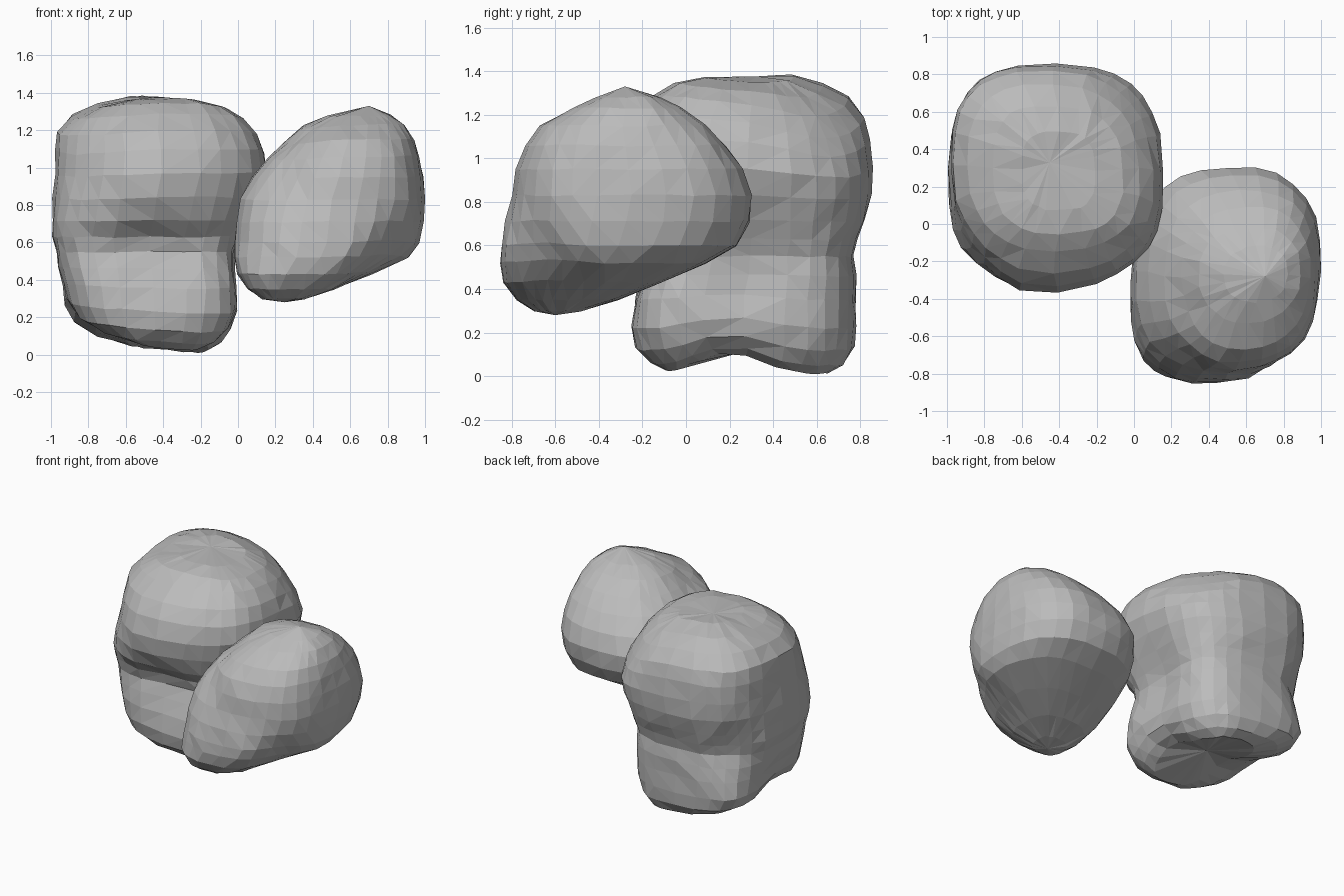
import bpy
import bmesh
import random
from math import cos, sin, pi, exp
from mathutils import Vector

random.seed(4)
default_cube = bpy.data.objects.get("Cube")
if default_cube:
    bpy.data.objects.remove(default_cube, do_unlink=True)

# One plain grey stone colour
stone = bpy.data.materials.new("stone_grey")
stone.use_nodes = True
grey = (0.5, 0.5, 0.5, 1)
stone.diffuse_color = grey
stone.node_tree.nodes["Principled BSDF"].inputs["Base Color"].default_value = grey

SIDES = 28


def signed_power(value, power):
    return abs(value) ** power * (1 if value >= 0 else -1)


def ring_points(level, squareness, skew):
    """Rounded-square outline fitted to the extents of one level."""
    z, left, right, front, back = level
    points = []
    for i in range(SIDES):
        angle = 2 * pi * i / SIDES
        stretch = 1 + skew * sin(2 * angle)
        x = signed_power(cos(angle), 2 / squareness) * stretch
        y = signed_power(sin(angle), 2 / squareness) * stretch
        points.append(Vector(((left + right) / 2 + x * (right - left) / 2,
                              (front + back) / 2 + y * (back - front) / 2, z)))
    return points


def apply_dents(point, dents):
    """Push the surface around each dent or bulge centre with a soft falloff."""
    moved = point.copy()
    for centre, radius, push in dents:
        distance = (point - Vector(centre)).length / radius
        moved += Vector(push) * exp(-distance * distance)
    return moved


def build_rock(name, bottom, levels, top, squareness, skew, dents, warp=None):
    """Loft stacked outlines into a closed faceted rock."""
    bm = bmesh.new()

    def add(point):
        point = apply_dents(point, dents)
        return bm.verts.new(warp(point) if warp else point)

    rings = []
    for level in levels:
        ring = []
        for point in ring_points(level, squareness, skew):
            jitter = Vector([random.uniform(-1, 1) for _ in range(3)]) * 0.005
            ring.append(add(point + jitter))
        rings.append(ring)
    for lower, upper in zip(rings, rings[1:]):
        for i in range(SIDES):
            j = (i + 1) % SIDES
            bm.faces.new((lower[i], lower[j], upper[j], upper[i]))
    for tip, ring in ((bottom, rings[0]), (top, rings[-1])):
        pole = add(Vector(tip))
        for i in range(SIDES):
            bm.faces.new((pole, ring[i], ring[(i + 1) % SIDES]))
    bmesh.ops.recalc_face_normals(bm, faces=bm.faces)
    bmesh.ops.triangulate(bm, faces=bm.faces)
    mesh = bpy.data.meshes.new(name)
    bm.to_mesh(mesh)
    bm.free()
    mesh.materials.append(stone)
    rock = bpy.data.objects.new(name, mesh)
    bpy.context.collection.objects.link(rock)
    return rock


def notch_underside(point):
    """Groove across the base, a raised right edge and a dip in the top."""
    x, y, z = point
    low = max(0, 1 - z / 0.5)
    high = max(0, (z - 1) / 0.4)
    groove = exp(-((y - 0.2) / 0.2) ** 2)
    tilt = min(1, max(0, (-0.25 - x) / 0.6))
    lift = low * (0.1 * groove + 0.06 * tilt) - high * 0.03 * groove
    return Vector((x, y, max(0, z + lift)))


# Tall waisted rock: levels are (height, left, right, front, back)
tall_levels = [
    (.01, -.6, -.15, -.1, .66),
    (.05, -.76, -.08, -.17, .73),
    (.12, -.87, -.02, -.23, .77),
    (.22, -.92, .02, -.25, .78),
    (.35, -.94, .03, -.24, .78),
    (.46, -.96, .03, -.21, .78),
    (.55, -.97, .03, -.18, .77),
    (.63, -.99, .05, -.19, .79),
    (.72, -.99, .08, -.24, .82),
    (.84, -.99, .12, -.27, .85),
    (.97, -.98, .16, -.28, .86),
    (1.1, -.98, .15, -.26, .85),
    (1.2, -.97, .11, -.21, .82),
    (1.29, -.89, .04, -.12, .75),
    (1.35, -.76, -.05, -.04, .64),
    (1.39, -.6, -.2, .08, .5),
]
tall_dents = [
    ((-.5, -.28, .93), .36, (0, -.1, 0)),       # bulging front
    ((-.4, -.2, .57), .2, (0, .05, 0)),         # front waist
    ((.02, .25, .45), .27, (-.07, 0, 0)),       # hollow in the side
    ((-.9, -.12, .6), .2, (-.03, -.03, 0)),     # filled corner at the waist
    ((-.9, -.15, 1.15), .3, (.03, .03, -.03)),  # worn front top corner
    ((.05, .7, 1.25), .35, (-.04, -.04, -.11)), # sloping back top corner
    ((-.9, .72, .6), .2, (.04, -.04, 0)),       # back corner waist
    ((-.88, .7, .17), .23, (-.04, .04, 0)),     # flared back foot
    ((0, -.2, .28), .2, (.02, -.02, 0)),        # flared front foot
]
build_rock("tall_rock", (-.4, .28, .02), tall_levels, (-.45, .33, 1.4),
           2.95, 0, tall_dents, notch_underside)

# Rounded leaning rock
leaning_levels = [
    (.3, .13, .36, -.7, -.48),
    (.35, .05, .52, -.78, -.31),
    (.43, .0, .72, -.84, -.12),
    (.52, -.02, .91, -.85, .09),
    (.6, -.02, .97, -.85, .23),
    (.71, -.01, .99, -.83, .29),
    (.83, .01, 1, -.8, .3),
    (.95, .08, .99, -.78, .26),
    (1.06, .16, .97, -.74, .18),
    (1.15, .25, .94, -.67, .09),
    (1.23, .34, .89, -.53, -.02),
    (1.28, .48, .82, -.42, -.12),
]
leaning_dents = [
    ((.25, -.75, .95), .15, (.02, .04, -.02)),  # pinched front corner
    ((.3, -.5, 1.2), .2, (.02, .02, -.03)),     # worn brow
    ((.85, -.7, .5), .2, (-.05, .05, .02)),     # worn low corner
    ((.9, -.65, .85), .2, (.02, -.02, 0)),      # full middle corner
    ((.2, .15, .95), .25, (-.02, .02, 0)),      # swelling at the contact
]
build_rock("leaning_rock", (.25, -.6, .28), leaning_levels, (.7, -.28, 1.33),
           2.4, .04, leaning_dents)
